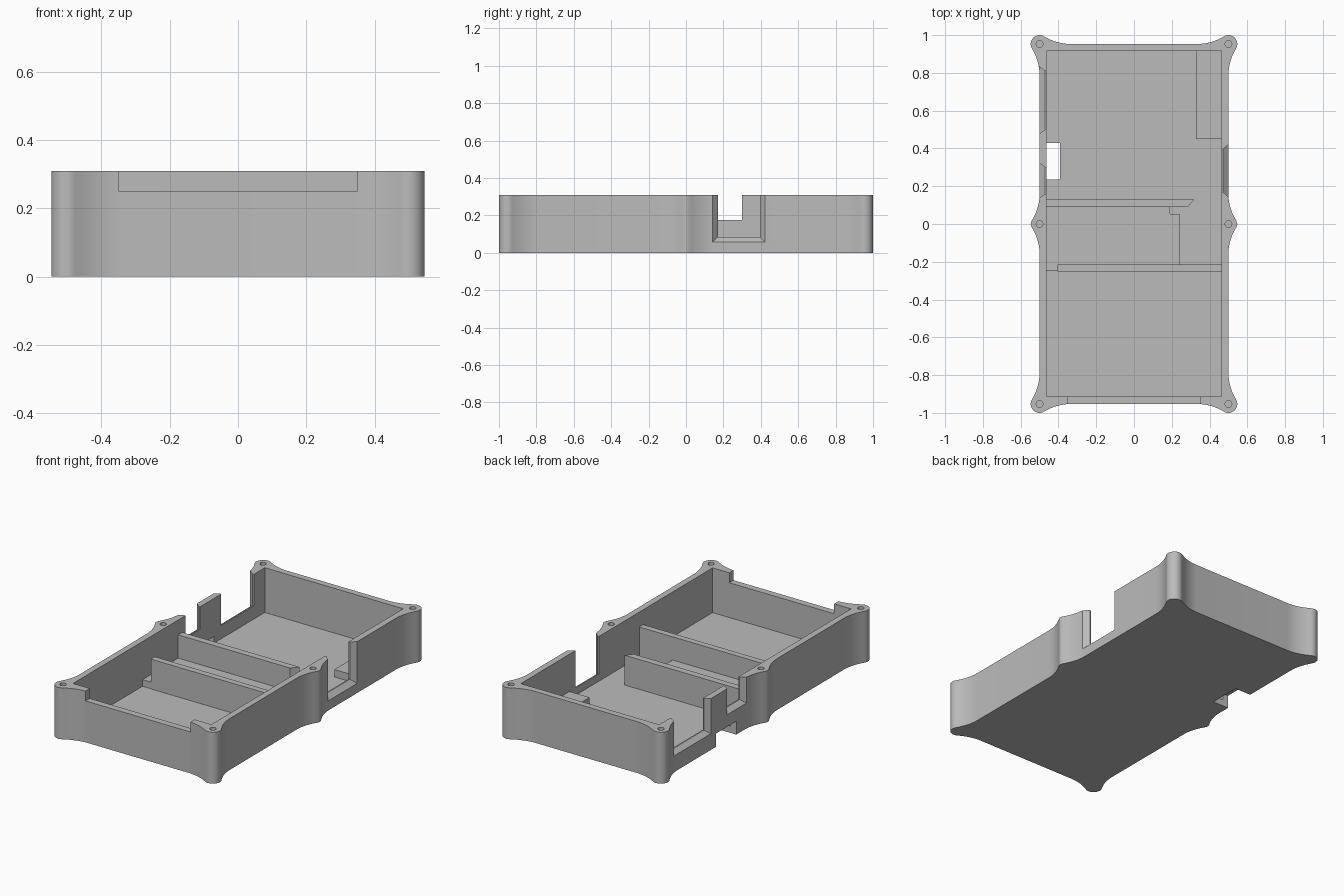
import bpy, bmesh, math

if "Cube" in bpy.data.objects:
    bpy.data.objects.remove(bpy.data.objects["Cube"])

H, FLOOR = 0.31, 0.04          # case height, floor thickness
WX, WY, IX = 0.50, 0.953, 0.462  # outer wall planes, inner side wall
IY0, IY1 = -0.913, 0.915

grey = bpy.data.materials.new("plain_grey")
grey.diffuse_color = (0.5, 0.5, 0.5, 1)
grey.use_nodes = True
grey.node_tree.nodes["Principled BSDF"].inputs["Base Color"].default_value = grey.diffuse_color


def loft(name, loops):
    """Solid skinned through matching closed loops of 3D points."""
    bm = bmesh.new()
    rings = [[bm.verts.new(p) for p in loop] for loop in loops]
    n = len(rings[0])
    for a, b in zip(rings, rings[1:]):
        for i in range(n):
            j = (i + 1) % n
            bm.faces.new((a[i], a[j], b[j], b[i]))
    bm.faces.new(rings[0][::-1])
    bm.faces.new(rings[-1])
    bmesh.ops.recalc_face_normals(bm, faces=bm.faces)
    me = bpy.data.meshes.new(name)
    bm.to_mesh(me)
    bm.free()
    me.materials.append(grey)
    ob = bpy.data.objects.new(name, me)
    bpy.context.collection.objects.link(ob)
    return ob


def prism(name, plan, z0, z1):
    return loft(name, [[(x, y, z) for x, y in plan] for z in (z0, z1)])


def box(name, x0, x1, y0, y1, z0, z1):
    return prism(name, [(x0, y0), (x1, y0), (x1, y1), (x0, y1)], z0, z1)


def flared_port(name, side, y0, y1, z0, flare):
    """Open-topped wall opening that widens towards the outside."""
    s = flare / 0.03
    loops = []
    for x in (0.44, 0.47, 0.53):
        g = max(0, x - 0.47) * s
        loops.append([(side * x, y0 - g, z0 - g), (side * x, y1 + g, z0 - g),
                      (side * x, y1 + g, 0.4), (side * x, y0 - g, 0.4)])
    return loft(name, loops)


# One quarter of the outline: middle lug, side wall, corner lug
R, K = 0.047, 2.07
quarter = [(0.547, 0.0), (0.5455, 0.008)]
quarter += [(WX + 2.2 * (0.155 - y) ** 2, y)
            for y in [0.018 + 0.137 * i / 7 for i in range(8)]]
curve = [(0.139 * i / 8, K * (0.139 * i / 8) ** 2) for i in range(9)]
quarter += [(WX + d, 0.79 + t) for t, d in curve]
quarter += [(WX + R * math.cos(a), WY + R * math.sin(a))
            for a in [math.radians(-30 + 150 * i / 14) for i in range(1, 14)]]
quarter += [(0.337 + t, WY + d) for t, d in reversed(curve)]

half = quarter + [(-x, y) for x, y in reversed(quarter)]
outline = half + [(-x, -y) for x, y in half[1:-1]]
case = prism("case_body", outline, 0, H)

# Cutters: cavity, ports, front notch, floor slot, screw holes
cutters = [
    box("cavity_cut", -IX, IX, IY0, IY1, FLOOR, 0.4),
    box("front_notch_cut", -0.35, 0.35, -1.1, -0.9, 0.25, 0.4),
    box("floor_slot_cut", -0.6, -0.393, 0.235, 0.43, -0.1, 0.08),
    flared_port("right_port_cut", 1, 0.17, 0.395, 0.085, 0.027),
    flared_port("left_large_port_cut", -1, 0.50, 0.81, 0.12, 0.022),
    flared_port("left_small_port_cut", -1, 0.16, 0.30, 0.175, 0.022),
]
for x in (-WX, WX):
    for y in (-WY, 0, WY):
        ring = [(x + 0.018 * math.cos(t * math.tau / 24),
                 y + 0.018 * math.sin(t * math.tau / 24)) for t in range(24)]
        cutters.append(prism("screw_hole_cut", ring, 0.1, 0.4))

bpy.context.view_layer.objects.active = case
for c in cutters:
    c.hide_render = True
    m = case.modifiers.new(c.name, 'BOOLEAN')
    m.operation, m.solver, m.object = 'DIFFERENCE', 'EXACT', c
    bpy.ops.object.modifier_apply(modifier=m.name)
    bpy.data.objects.remove(c)

# Inner parts, set slightly into the floor and walls
E = IX + 0.005
prism("rear_partition", [(-E, 0.09), (0.285, 0.09), (0.32, 0.13), (-E, 0.13)],
      0.03, 0.22)
box("front_partition", -0.405, E, -0.252, -0.215, 0.03, 0.22)
prism("raised_floor", [(-E, -0.25), (0.24, -0.25), (0.24, 0.052),
                       (0.19, 0.052), (0.19, 0.1), (-E, 0.1)], 0.03, 0.08)
box("corner_block", 0.328, E, 0.45, IY1 + 0.005, 0.03, 0.085)

bpy.ops.object.select_all(action='DESELECT')
case.select_set(True)
bpy.ops.object.shade_smooth_by_angle(angle=math.radians(30))
